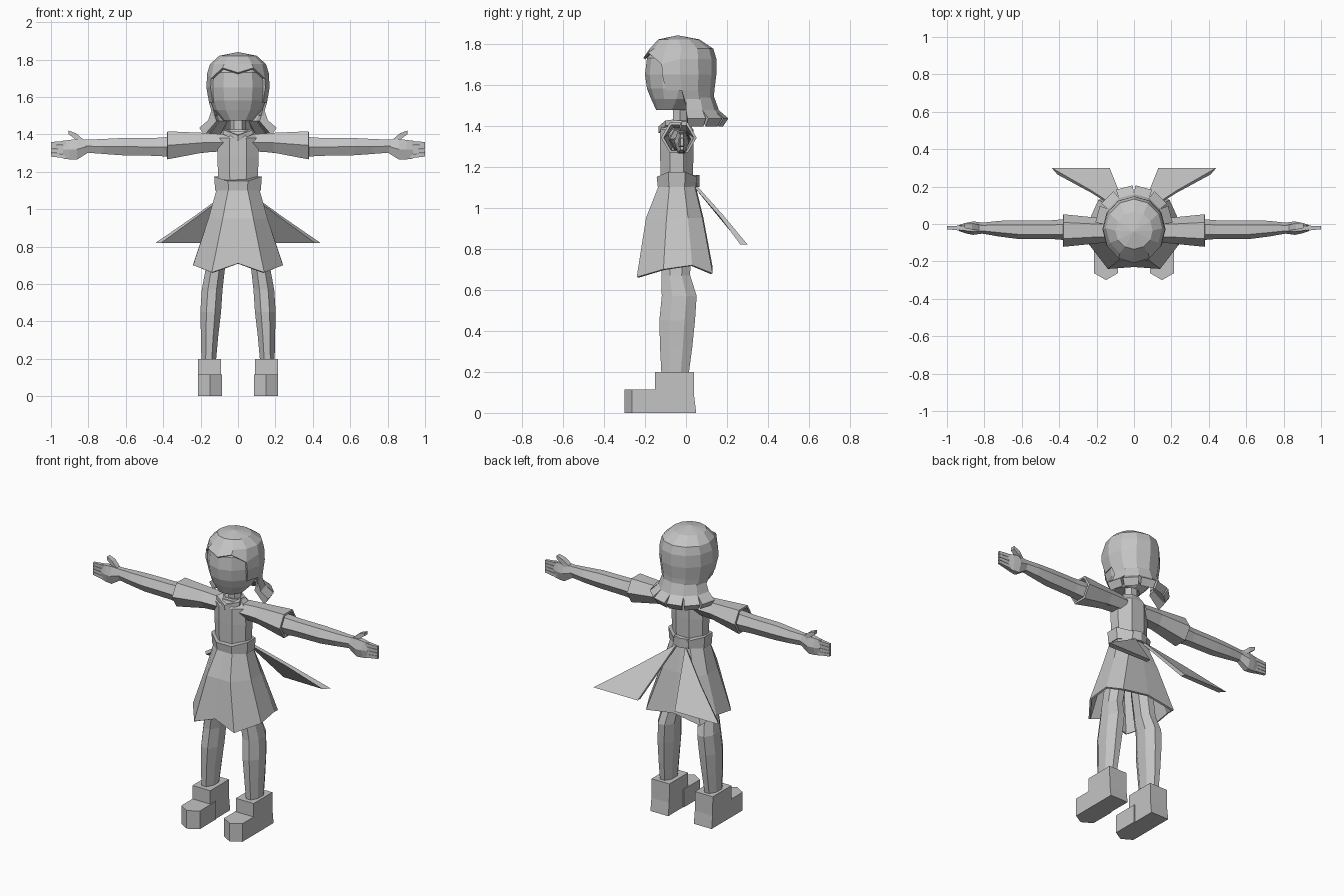
import bpy, bmesh, math
from math import cos, sin, radians, pi

grey = bpy.data.materials.new("plain grey")
grey.diffuse_color = (0.55, 0.55, 0.55, 1)


def loft(name, rings, caps=True, mirror=False, thick=0, keep=None):
    """Skin a list of closed rings; optionally cap, mirror in x, thicken or drop faces."""
    bm = bmesh.new()
    vs = [[bm.verts.new(p) for p in r] for r in rings]
    n = len(rings[0])
    for i in range(len(vs) - 1):
        for k in range(n):
            if keep is None or keep(i, k):
                j = (k + 1) % n
                bm.faces.new((vs[i][k], vs[i][j], vs[i + 1][j], vs[i + 1][k]))
    if caps:
        bm.faces.new(vs[0])
        bm.faces.new(vs[-1])
    bmesh.ops.remove_doubles(bm, verts=bm.verts, dist=0.0005)
    loose = [v for v in bm.verts if not v.link_faces]
    bmesh.ops.delete(bm, geom=loose, context='VERTS')
    bmesh.ops.recalc_face_normals(bm, faces=bm.faces)
    me = bpy.data.meshes.new(name)
    bm.to_mesh(me)
    bm.free()
    ob = bpy.data.objects.new(name, me)
    bpy.context.collection.objects.link(ob)
    me.materials.append(grey)
    if thick:
        m = ob.modifiers.new("thickness", 'SOLIDIFY')
        m.thickness, m.offset = thick, -1
    if mirror:
        ob.modifiers.new("mirror", 'MIRROR')
    return ob


def flat(n, z, rx, ry, cx=0, cy=0, off=0.0):
    """Horizontal n-sided ring."""
    return [(cx + rx * cos(2 * pi * k / n + off), cy + ry * sin(2 * pi * k / n + off), z)
            for k in range(n)]


def hexa(x, zc, hz, ry, cy=-0.035):
    """Six-sided ring across x, flat on top and bottom, of half height hz."""
    return [(x, cy + ry * cos(k * pi / 3), zc + hz / 0.866 * sin(k * pi / 3)) for k in range(6)]


def rect(x, y0, y1, z0, z1):
    return [(x, y0, z0), (x, y1, z0), (x, y1, z1), (x, y0, z1)]


# head
loft("head", [flat(12, z, rx, ry, 0, cy) for z, rx, ry, cy in [
    (1.79, .10, .10, -.03), (1.73, .15, .16, -.03), (1.65, .155, .168, -.032),
    (1.58, .148, .155, -.035), (1.53, .13, .125, -.045), (1.475, .08, .075, -.07)]])

# hair cap, open over the face, with a zigzag fringe
cap = [flat(12, z, rx, ry, 0, cy) for z, rx, ry, cy in [
    (1.84, 0, 0, -.04), (1.82, .10, .10, -.035), (1.775, .15, .155, -.022),
    (1.725, .165, .178, -.03), (1.65, .169, .176, -.028), (1.57, .155, .158, -.02),
    (1.50, .135, .135, 0)]]
for k, z in {7: 1.70, 8: 1.755, 9: 1.73, 10: 1.755, 11: 1.70}.items():
    cap[3][k] = cap[3][k][:2] + (z,)


def hair_face(i, k):
    if 7 <= k <= 10:
        return i < 3
    return i < 5 if k in (6, 11) else True


loft("hair_cap", cap, caps=False, thick=0.012, keep=hair_face)

# flared hair ends round the back
for b in range(6):
    a0 = 15 + 30 * b
    prof = [(.137, 1.54, 15), (.160, 1.475, 15), (.207, 1.435, 13),
            (.180, 1.395, 13), (.115, 1.47, 15)]
    loft(f"hair_end_{b + 1}", [[(r * cos(radians(a0 + s * w)), r * sin(radians(a0 + s * w)), z)
                                for r, z, w in prof] for s in (-1, 1)])

# neck and torso
loft("neck", [flat(6, z, .042, .038, 0, -.03) for z in (1.38, 1.52)])
o8 = pi / 8
loft("torso", [flat(8, z, rx, ry, 0, -.045, o8) for z, rx, ry in [
    (1.08, .115, .087), (1.16, .115, .086), (1.28, .119, .088), (1.38, .115, .087),
    (1.415, .075, .065)]])

# V collar
loft("collar_front", [
    [(.0, -.135, 1.365), (.0, -.10, 1.365), (.0, -.10, 1.40), (.0, -.135, 1.395)],
    [(.08, -.10, 1.40), (.07, -.06, 1.40), (.065, -.06, 1.43), (.08, -.10, 1.425)]], mirror=True)
loft("collar_back", [flat(8, 1.40, .085, .068, 0, -.04, o8),
                     flat(8, 1.425, .068, .055, 0, -.04, o8)], caps=False, thick=0.01)

# belt with raised sides, and knot at the back
low = flat(8, 1.10, .132, .10, 0, -.045, o8)
high = [(x, y, 1.175 if abs(x) > .1 else 1.15) for x, y, z in flat(8, 1, .138, .106, 0, -.045, o8)]
loft("belt", [low, high], thick=0.015)
loft("belt_knot", [rect(x, .02, y, 1.10, 1.16) for x, y in ((-.05, .05), (0, .065), (.05, .05))])

# pleated skirt: half of each ring, mirrored to the other side
top = [(0, -.13, 1.115), (.05, -.13, 1.115), (.112, -.08, 1.115), (.112, -.01, 1.115),
       (.055, .04, 1.115), (0, .045, 1.115)]
mid = [(0, -.19, .95), (.082, -.195, .95), (.158, -.095, .95), (.158, .01, .95),
       (.11, .08, .95), (0, .085, .95)]
hem = [(0, -.23, .71), (.14, -.24, .662), (.24, -.11, .70), (.235, .03, .72),
       (.19, .13, .68), (0, .13, .71)]
loft("skirt", [h + [(-x, y, z) for x, y, z in h[-2:0:-1]] for h in (top, mid, hem)],
     caps=False, thick=0.012)

# sash tails
tail = [(.03, .05, 1.11), (.23, .18, .965), (.44, .30, .82), (.13, .30, .82)]
loft("sash_tail", [tail, [(.03, .04, 1.10), (.225, .165, .955), (.41, .265, .82),
                          (.13, .27, .82)]], mirror=True)

# sleeves, arms and hands
loft("sleeve", [hexa(.07, 1.355, .045, .065), hexa(.19, 1.355, .053, .068),
                hexa(.378, 1.341, .075, .087)], caps=False, mirror=True, thick=0.014)
loft("arm", [hexa(x, zc, hz, ry, cy) for x, zc, hz, ry, cy in [
    (.15, 1.345, .04, .045, -.035), (.38, 1.333, .052, .055, -.03),
    (.44, 1.333, .048, .050, -.03), (.62, 1.334, .046, .050, -.03),
    (.72, 1.335, .040, .042, -.025), (.82, 1.337, .034, .028, -.022)]], mirror=True)
loft("palm", [hexa(x, zc, hz, ry, -.022) for x, zc, hz, ry in [
    (.80, 1.337, .034, .028), (.86, 1.320, .055, .036), (.90, 1.318, .052, .028),
    (.935, 1.318, .048, .016)]], mirror=True)
for f in range(4):
    z0, z1 = 1.272 + .0235 * f, 1.281 + .020 * f
    loft(f"finger_{f + 1}", [rect(.92, -.036, -.008, z0, z0 + .022),
                             rect(1.0, -.028, -.012, z1, z1 + .018)], mirror=True)
loft("thumb", [rect(.825, -.035, -.005, 1.34, 1.37), rect(.865, -.03, .005, 1.37, 1.405),
               rect(.905, -.022, .005, 1.40, 1.42)], mirror=True)

# legs
loft("leg", [flat(8, z, rx, ry, cx, cy, o8) for z, cx, rx, cy, ry in [
    (.85, .095, .06, -.045, .075), (.67, .123, .056, -.05, .076), (.57, .138, .060, -.033, .092),
    (.45, .146, .060, -.043, .094), (.32, .152, .050, -.048, .085),
    (.15, .158, .040, -.055, .068)]], mirror=True)


# boots: ankle block and pointed toe
def boot_ring(z, back):
    return [(.09, -.15, z), (.215, -.15, z), (.215, back, z), (.09, back, z)]


def toe_ring(z):
    return [(.085, -.10, z), (.085, -.262, z), (.15, -.30, z), (.215, -.262, z), (.215, -.10, z)]


loft("boot_ankle", [boot_ring(0, .05), boot_ring(.08, .04), boot_ring(.2, .038)], mirror=True)
loft("boot_toe", [toe_ring(0), toe_ring(.115)], mirror=True)
